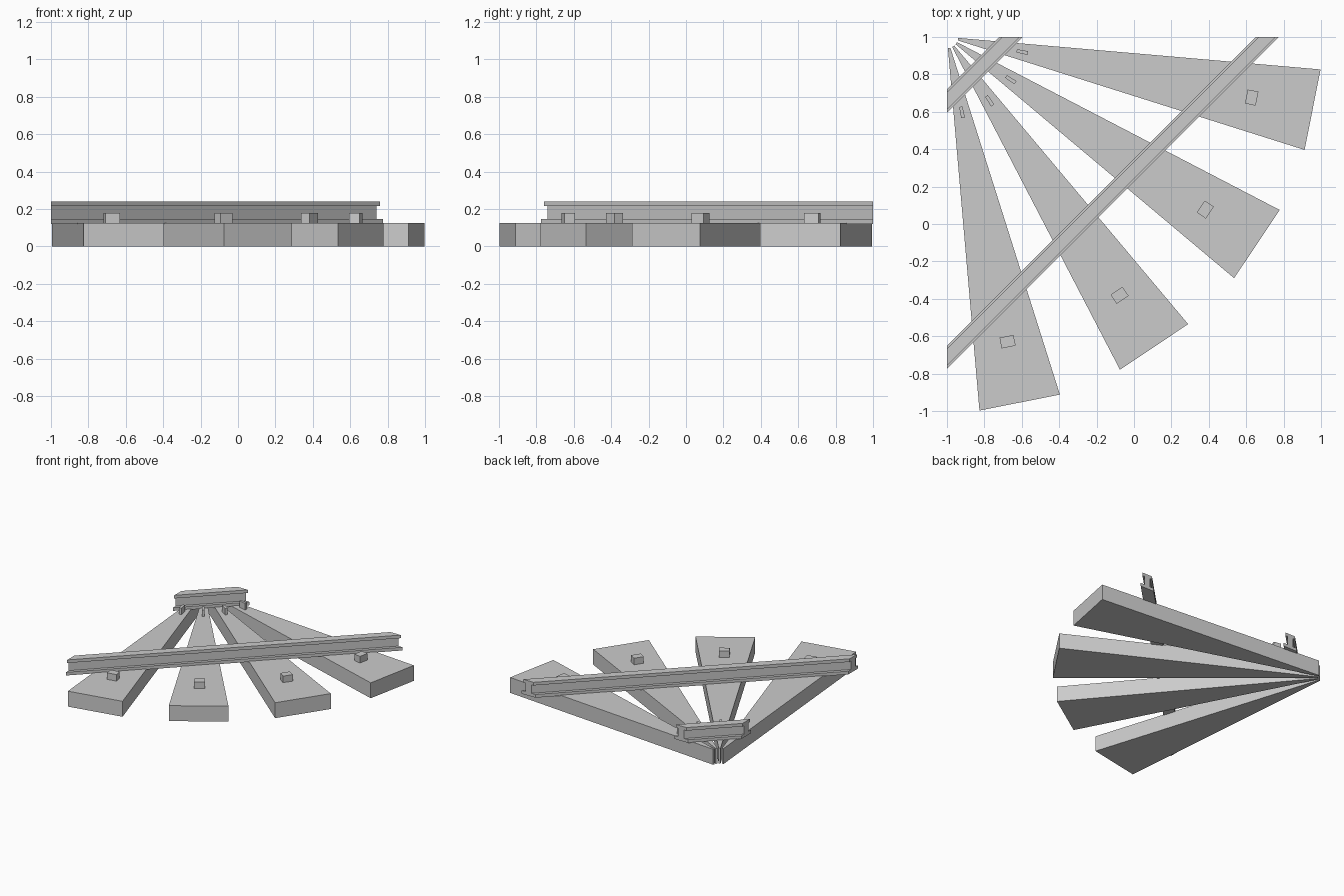
import bpy
from math import radians, cos, sin

if "Cube" in bpy.data.objects:
    bpy.data.objects.remove(bpy.data.objects["Cube"])

CORNER = (-1.0, 1.0)          # common centre of the fan
TOP = 0.125                   # sleeper height
ANGLES = [-11.25 - 22.5 * i for i in range(4)]


def make_mesh(name, verts, faces):
    mesh = bpy.data.meshes.new(name)
    mesh.from_pydata(verts, [], faces)
    obj = bpy.data.objects.new(name, mesh)
    bpy.context.collection.objects.link(obj)
    return obj


def loft(name, a, b):
    """Closed solid between two matching outlines."""
    n = len(a)
    faces = [(i, (i + 1) % n, n + (i + 1) % n, n + i) for i in range(n)]
    faces += [tuple(reversed(range(n))), tuple(range(n, 2 * n))]
    obj = make_mesh(name, a + b, faces)
    import bmesh
    bm = bmesh.new()
    bm.from_mesh(obj.data)
    bmesh.ops.recalc_face_normals(bm, faces=bm.faces)
    bm.to_mesh(obj.data)
    bm.free()
    return obj


def wedge(name, angle, r0, r1, spread, z0, z1):
    """Radial tapered block; spread = half-width per unit radius."""
    c, s = cos(radians(angle)), sin(radians(angle))
    flat = [(r0, -r0 * spread), (r1, -r1 * spread), (r1, r1 * spread), (r0, r0 * spread)]
    pts = [(CORNER[0] + x * c - y * s, CORNER[1] + x * s + y * c) for x, y in flat]
    return loft(name, [(x, y, z0) for x, y in pts], [(x, y, z1) for x, y in pts])


def rail(name, offset):
    """I-section rail along y = x + offset, cut flush at x = -1 and y = 1."""
    half = [(0.0625, 0.12), (0.0625, 0.146), (0.027, 0.146),
            (0.027, 0.215), (0.046, 0.215), (0.046, 0.24)]
    prof = half + [(-d, z) for d, z in reversed(half)]
    start = [(-1.0, -1.0 + offset + d, z) for d, z in prof]
    end = [(1.0 - offset - d, 1.0, z) for d, z in prof]
    return loft(name, start, end)


# Sleepers with one rail clip beside each rail
for i, ang in enumerate(ANGLES, 1):
    wedge(f"sleeper_{i}", ang, 0.06, 1.993, 0.11, 0.0, TOP)
    wedge(f"outer_clip_{i}", ang, 1.632, 1.69, 0.023, TOP - 0.005, 0.178)
    wedge(f"inner_clip_{i}", ang, 0.38, 0.44, 0.023, TOP - 0.005, 0.178)

# Rails
rail("outer_rail", 0.2875)
rail("inner_rail", 1.6575)
